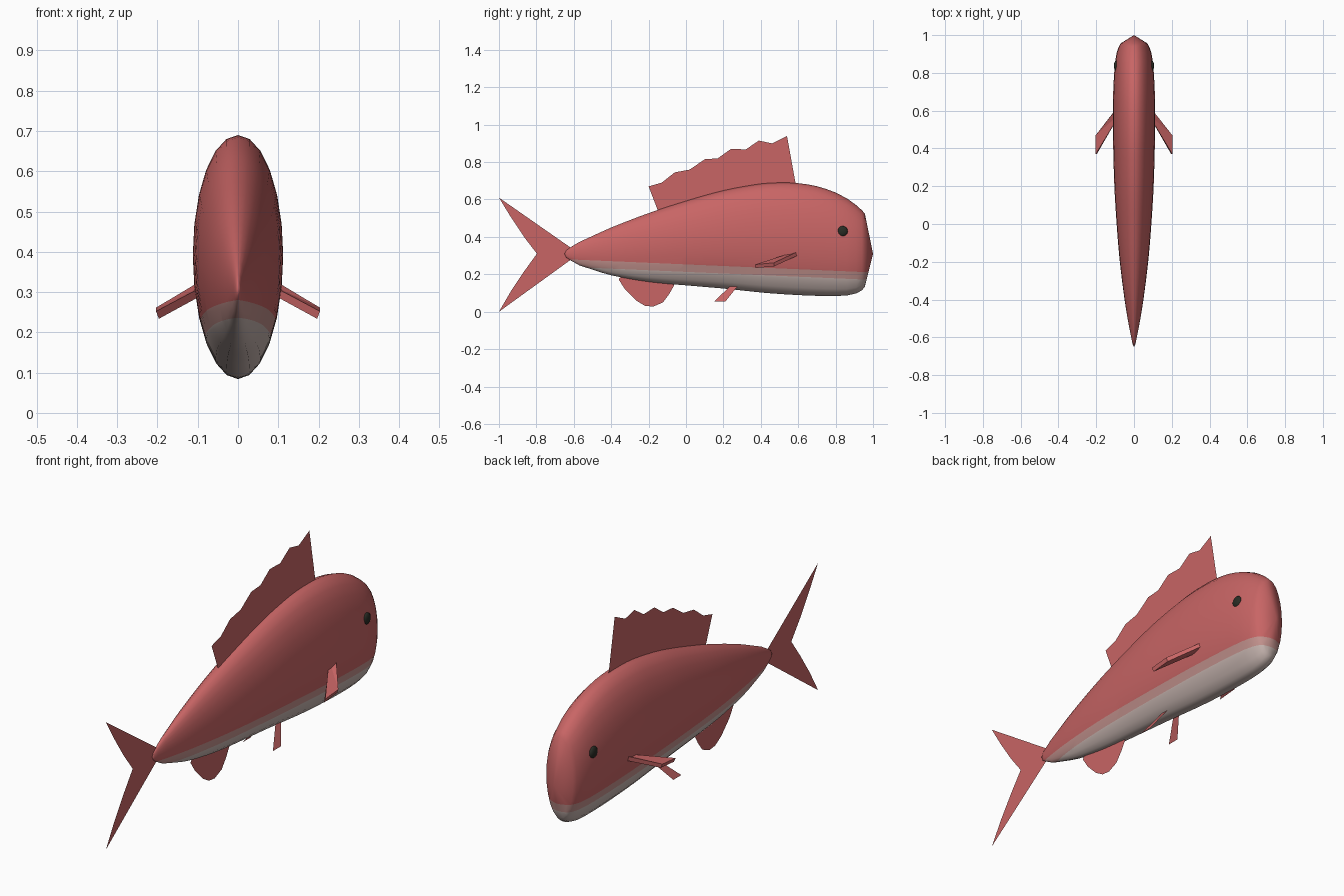
import bpy, bmesh, math
from mathutils import Vector

if "Cube" in bpy.data.objects:
    bpy.data.objects.remove(bpy.data.objects["Cube"])


def material(name, rgb):
    m = bpy.data.materials.new(name)
    m.diffuse_color = (*rgb, 1)
    m.use_nodes = True
    m.node_tree.nodes["Principled BSDF"].inputs["Base Color"].default_value = m.diffuse_color
    return m


RED = material("coral red", (0.58, 0.13, 0.13))
PINK = material("dusky pink", (0.55, 0.29, 0.27))
BELLY = material("pale belly", (0.58, 0.47, 0.44))
BLACK = material("eye black", (0.022, 0.025, 0.018))


def finish(name, bm, *mats):
    me = bpy.data.meshes.new(name)
    bm.to_mesh(me)
    bm.free()
    for m in mats:
        me.materials.append(m)
    ob = bpy.data.objects.new(name, me)
    bpy.context.collection.objects.link(ob)
    return ob


def smooth(ob, degrees):
    bpy.ops.object.select_all(action='DESELECT')
    ob.select_set(True)
    bpy.context.view_layer.objects.active = ob
    bpy.ops.object.shade_smooth_by_angle(angle=math.radians(degrees))


def fin(name, points):
    """Paper-thin fin from an outline of 3D points."""
    bm = bmesh.new()
    face = bm.faces.new([bm.verts.new(p) for p in points])
    face.normal_update()
    bmesh.ops.triangulate(bm, faces=[face])
    return finish(name, bm, RED)


def refine(rows):
    """Insert a smooth in-between row between each pair of rows."""
    out = [rows[0]]
    for i in range(len(rows) - 1):
        a, b = rows[i], rows[i + 1]
        if 0 < i < len(rows) - 2 and b[0] - a[0] > .09:
            p, q = rows[i - 1], rows[i + 2]
            y = (a[0] + b[0]) / 2
            h = b[0] - a[0]
            mid = [y]
            for k in (1, 2, 3):
                da = (b[k] - p[k]) / (b[0] - p[0])
                db = (q[k] - a[k]) / (q[0] - a[0])
                mid.append((a[k] + b[k]) / 2 + h * (da - db) / 8)
            out.append(tuple(mid))
        out.append(b)
    return out


# Body: elliptical sections along y (y, top z, bottom z, half width)
SECTIONS = [(-0.64, .328, .290, .006), (-0.62, .343, .276, .011), (-0.57, .373, .248, .021),
            (-0.5, .405, .225, .034), (-0.4, .45, .195, .05), (-0.2, .527, .16, .075),
            (0, .592, .141, .092), (0.2, .648, .124, .104), (0.4, .684, .103, .110),
            (0.5, .690, .095, .112), (0.6, .687, .089, .112), (0.7, .671, .085, .110),
            (0.8, .637, .084, .105), (0.86, .606, .087, .100), (0.91, .570, .098, .091),
            (0.94, .543, .114, .080), (0.956, .525, .133, .071)]
SIDES = 24
bm = bmesh.new()
rings = []
for y, top, bot, w in refine(refine(SECTIONS)):
    ring = []
    for i in range(SIDES):
        a = math.tau * i / SIDES
        ring.append(bm.verts.new((w * math.sin(a), y, (top + bot) / 2 + (top - bot) / 2 * math.cos(a))))
    rings.append(ring)
tail_tip, nose = bm.verts.new((0, -0.65, .31)), bm.verts.new((0, 1, .31))
for i in range(SIDES):
    j = (i + 1) % SIDES
    for r, s in zip(rings, rings[1:]):
        bm.faces.new((r[i], r[j], s[j], s[i]))
    bm.faces.new((tail_tip, rings[0][j], rings[0][i]))
    bm.faces.new((nose, rings[-1][i], rings[-1][j]))
# Belly colours below two gently sloping lines
no = Vector((0, .043, 1)).normalized()
lines = [Vector((0, 0, .253)), Vector((0, 0, .213))]
for co in lines:
    bmesh.ops.bisect_plane(bm, geom=bm.verts[:] + bm.edges[:] + bm.faces[:], plane_co=co, plane_no=no)
for f in bm.faces:
    f.material_index = sum((f.calc_center_median() - co).dot(no) < 0 for co in lines)
bmesh.ops.recalc_face_normals(bm, faces=bm.faces[:])
smooth(finish("body", bm, RED, PINK, BELLY), 60)

# Fins on the centre line, as (y, z) outlines
CENTRE_FINS = {
    "dorsal_fin": [(-.12, .50), (-.15, .54), (-.2, .67), (-.13, .69), (-.06, .745), (.02, .76),
                   (.1, .815), (.17, .82), (.24, .87), (.32, .868), (.39, .915), (.46, .9),
                   (.54, .94), (.585, .69), (.59, .64), (.2, .60)],
    "tail_fin": [(-.60, .31), (-.62, .345), (-1, .61), (-.936, .505), (-.866, .40), (-.797, .31),
                 (-.866, .215), (-.936, .11), (-1, 0), (-.62, .275)],
    "anal_fin": [(-.36, .172), (-.326, .12), (-.267, .06), (-.22, .032), (-.176, .027),
                 (-.123, .05), (-.09, .094), (-.064, .14), (-.06, .17), (-.34, .2)],
}
for name, outline in CENTRE_FINS.items():
    fin(name, [(0, y, z) for y, z in outline])

# Paired fins and eyes
for side, s in (("right", 1), ("left", -1)):
    pec = fin(side + "_pectoral_fin", [(s * .07, .64, .331), (s * .07, .59, .313),
                                       (s * .2, .37, .243), (s * .2, .47, .252)])
    mod = pec.modifiers.new("thickness", 'SOLIDIFY')
    mod.thickness, mod.offset = .02, 0
    fin(side + "_pelvic_fin", [(s * .02, .26, .16), (s * .02, .295, .16),
                               (s * .08, .21, .054), (s * .08, .15, .054)])
    bm = bmesh.new()
    bmesh.ops.create_uvsphere(bm, u_segments=16, v_segments=10, radius=.028)
    bmesh.ops.scale(bm, vec=(.45, 1, 1), verts=bm.verts)
    bmesh.ops.translate(bm, vec=(s * .094, .837, .43), verts=bm.verts)
    smooth(finish(side + "_eye", bm, BLACK), 60)
